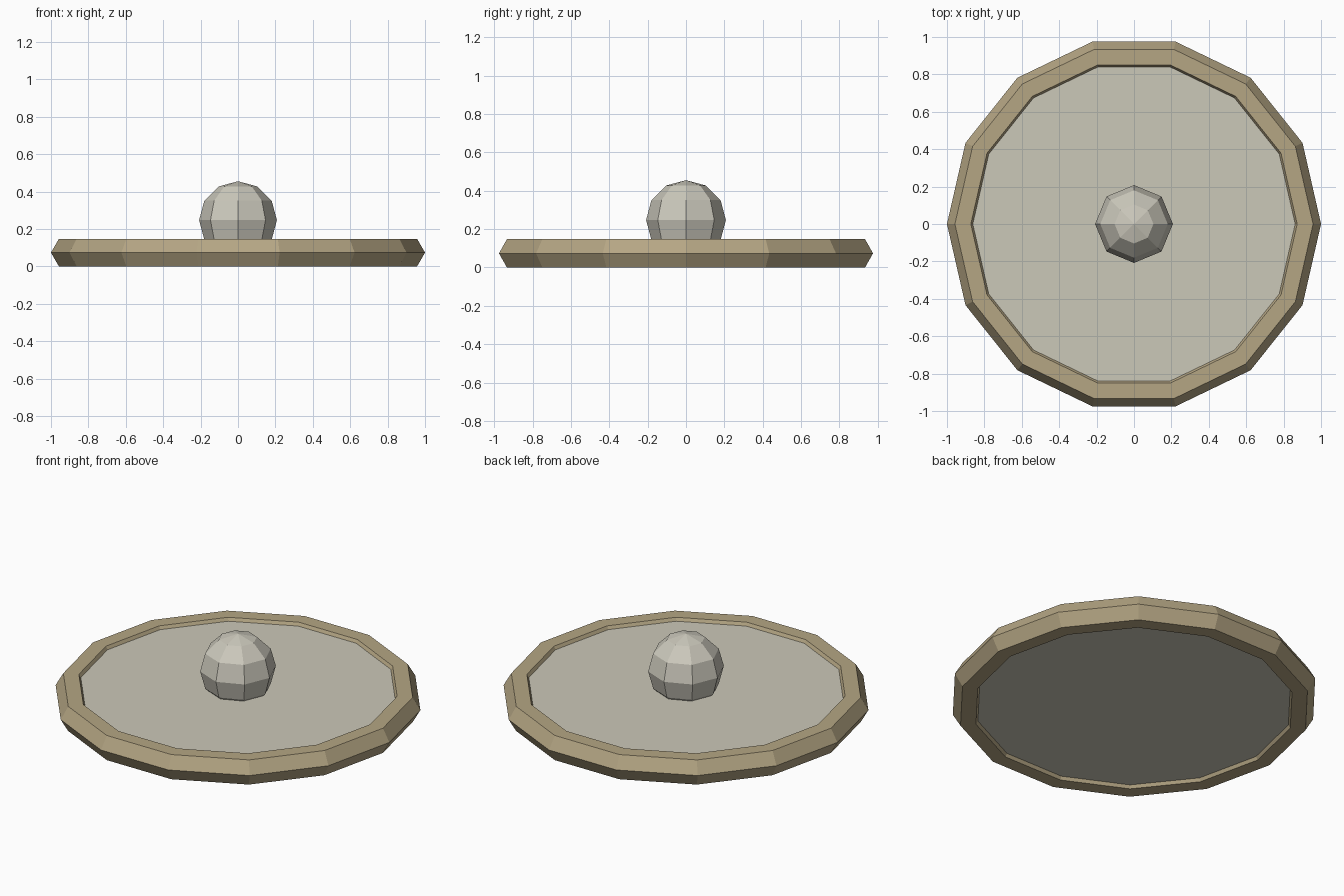
import bpy
import math

if "Cube" in bpy.data.objects:
    bpy.data.objects.remove(bpy.data.objects["Cube"])


def finish(name, colour):
    """Name the active object and give it a plain colour."""
    ob = bpy.context.object
    ob.name = name
    mat = bpy.data.materials.new(name + "_colour")
    mat.diffuse_color = (*colour, 1.0)
    mat.use_nodes = True
    mat.node_tree.nodes["Principled BSDF"].inputs["Base Color"].default_value = mat.diffuse_color
    ob.data.materials.append(mat)
    return ob


SIDES = 14
RING_R, TUBE_R = 0.915, 0.085
MID_Z = TUBE_R * math.sin(math.radians(60))  # hexagonal tube rests on a flat

# Outer rim: 14-sided ring with a hexagonal section
bpy.ops.mesh.primitive_torus_add(
    major_segments=SIDES, minor_segments=6,
    major_radius=RING_R, minor_radius=TUBE_R, location=(0, 0, MID_Z))
finish("rim", (0.46, 0.38, 0.23))

# Lid plate: slightly recessed inside the rim, corners aligned with it
bpy.ops.mesh.primitive_cylinder_add(
    vertices=SIDES, radius=0.90, depth=0.11, location=(0, 0, MID_Z),
    rotation=(0, 0, math.pi / 2))
plate = finish("plate", (0.60, 0.58, 0.48))
# a quarter turn puts a corner on +x
bpy.ops.object.transform_apply(location=False, rotation=True, scale=False)

# Knob: low-poly ball sunk into the plate
bpy.ops.mesh.primitive_uv_sphere_add(
    segments=8, ring_count=6, radius=0.208, location=(0, 0, 0.247))
finish("knob", (0.60, 0.58, 0.50))
